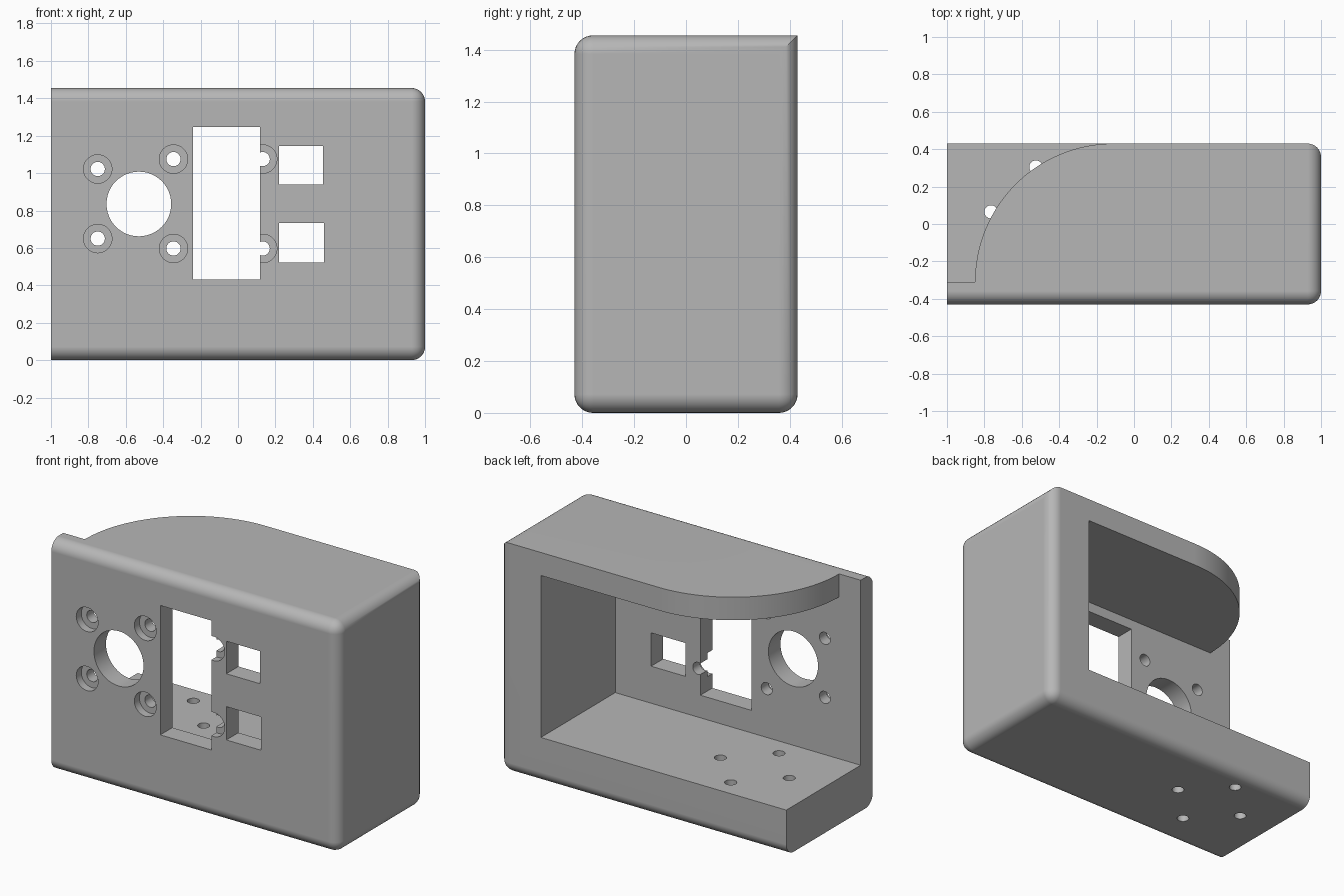
import bpy
import bmesh
import math
from mathutils import Matrix, Vector

cube = bpy.data.objects.get("Cube")
if cube:
    bpy.data.objects.remove(cube)

# Overall sizes
DEPTH, TOP = 0.43, 1.455
PLATE_BACK = -0.31      # inner face of the front plate
FLOOR, CEILING, SIDE = 0.29, 1.31, 0.71
ROUND = 0.072

grey = bpy.data.materials.new("plain_grey")
grey.use_nodes = True
colour = (0.47, 0.47, 0.47, 1)
grey.diffuse_color = colour
grey.node_tree.nodes["Principled BSDF"].inputs["Base Color"].default_value = colour


def add_object(name, bm):
    bmesh.ops.recalc_face_normals(bm, faces=bm.faces)
    mesh = bpy.data.meshes.new(name)
    bm.to_mesh(mesh)
    bm.free()
    mesh.materials.append(grey)
    obj = bpy.data.objects.new(name, mesh)
    bpy.context.collection.objects.link(obj)
    return obj


def box_mesh(low, high):
    low, high = Vector(low), Vector(high)
    bm = bmesh.new()
    place = Matrix.Translation((low + high) / 2) @ Matrix.Diagonal((*(high - low), 1))
    bmesh.ops.create_cube(bm, size=1, matrix=place)
    return bm


def cylinder_mesh(centre, radius, length, axis):
    turn = Matrix.Rotation(math.pi / 2, 4, "X") if axis == "Y" else Matrix()
    bm = bmesh.new()
    bmesh.ops.create_cone(bm, cap_ends=True, segments=48, radius1=radius,
                          radius2=radius, depth=length,
                          matrix=Matrix.Translation(centre) @ turn)
    return bm


# Solid block, rounded except round the open end and along the top back edge
block = box_mesh((-1, -DEPTH, 0), (1, DEPTH, TOP))


def is_rounded(edge):
    a, b = (v.co for v in edge.verts)
    if min(a.x, b.x) < 0 and abs(a.x - b.x) < 0.01:
        return False
    return not (min(a.y, b.y) > 0 and min(a.z, b.z) > 1)


bmesh.ops.bevel(block, geom=[e for e in block.edges if is_rounded(e)],
                offset=ROUND, segments=8, profile=0.5, affect="EDGES")
housing = add_object("housing", block)


def cut(bm):
    cutter = add_object("cutter", bm)
    cutter.hide_render = True
    mod = housing.modifiers.new("cut", "BOOLEAN")
    mod.operation = "DIFFERENCE"
    mod.solver = "EXACT"
    mod.object = cutter
    bpy.context.view_layer.objects.active = housing
    bpy.ops.object.modifier_apply(modifier=mod.name)
    bpy.data.objects.remove(cutter)


# Cavity open to the back and one end
cut(box_mesh((-1.2, PLATE_BACK, FLOOR), (SIDE, 0.7, CEILING)))

# Quarter-round roof corner
radius = DEPTH - PLATE_BACK
arc_x = -0.11
outline = [(-1.2, PLATE_BACK)]
for i in range(33):
    a = math.pi - i * math.pi / 64
    outline.append((arc_x + radius * math.cos(a), PLATE_BACK + radius * math.sin(a)))
outline += [(arc_x, 0.7), (-1.2, 0.7)]
corner = bmesh.new()
face = corner.faces.new([corner.verts.new((x, y, 1.2)) for x, y in outline])
grown = bmesh.ops.extrude_face_region(corner, geom=[face])
bmesh.ops.translate(corner, vec=(0, 0, 0.5),
                    verts=[g for g in grown["geom"] if isinstance(g, bmesh.types.BMVert)])
cut(corner)

# Countersunk screw holes in the front plate
screws = [(-0.75, 1.022), (-0.75, 0.65)]
screws += [(x, z) for x in (-0.345, 0.132) for z in (1.075, 0.597)]
for x, z in screws:
    cut(cylinder_mesh((x, -DEPTH, z), 0.076, 0.1, "Y"))
    cut(cylinder_mesh((x, -0.37, z), 0.038, 0.3, "Y"))

# Round opening, tall window and two small windows
cut(cylinder_mesh((-0.53, -0.37, 0.835), 0.173, 0.3, "Y"))
for x0, x1, z0, z1 in [(-0.24, 0.117, 0.432, 1.247),
                       (0.22, 0.455, 0.94, 1.145),
                       (0.22, 0.46, 0.523, 0.733)]:
    cut(box_mesh((x0, -0.6, z0), (x1, -0.2, z1)))

# Four mounting holes through the floor
for i in range(4):
    a = i * math.pi / 2
    cut(cylinder_mesh((-0.525 + 0.24 * math.cos(a), 0.065 + 0.24 * math.sin(a), 0.15),
                      0.035, 0.6, "Z"))

# Smooth rounds with crisp edges and flat walls
bpy.ops.object.select_all(action="DESELECT")
housing.select_set(True)
bpy.context.view_layer.objects.active = housing
bpy.ops.object.shade_smooth_by_angle(angle=math.radians(30))
weighted = housing.modifiers.new("flat_walls", "WEIGHTED_NORMAL")
weighted.keep_sharp = True
